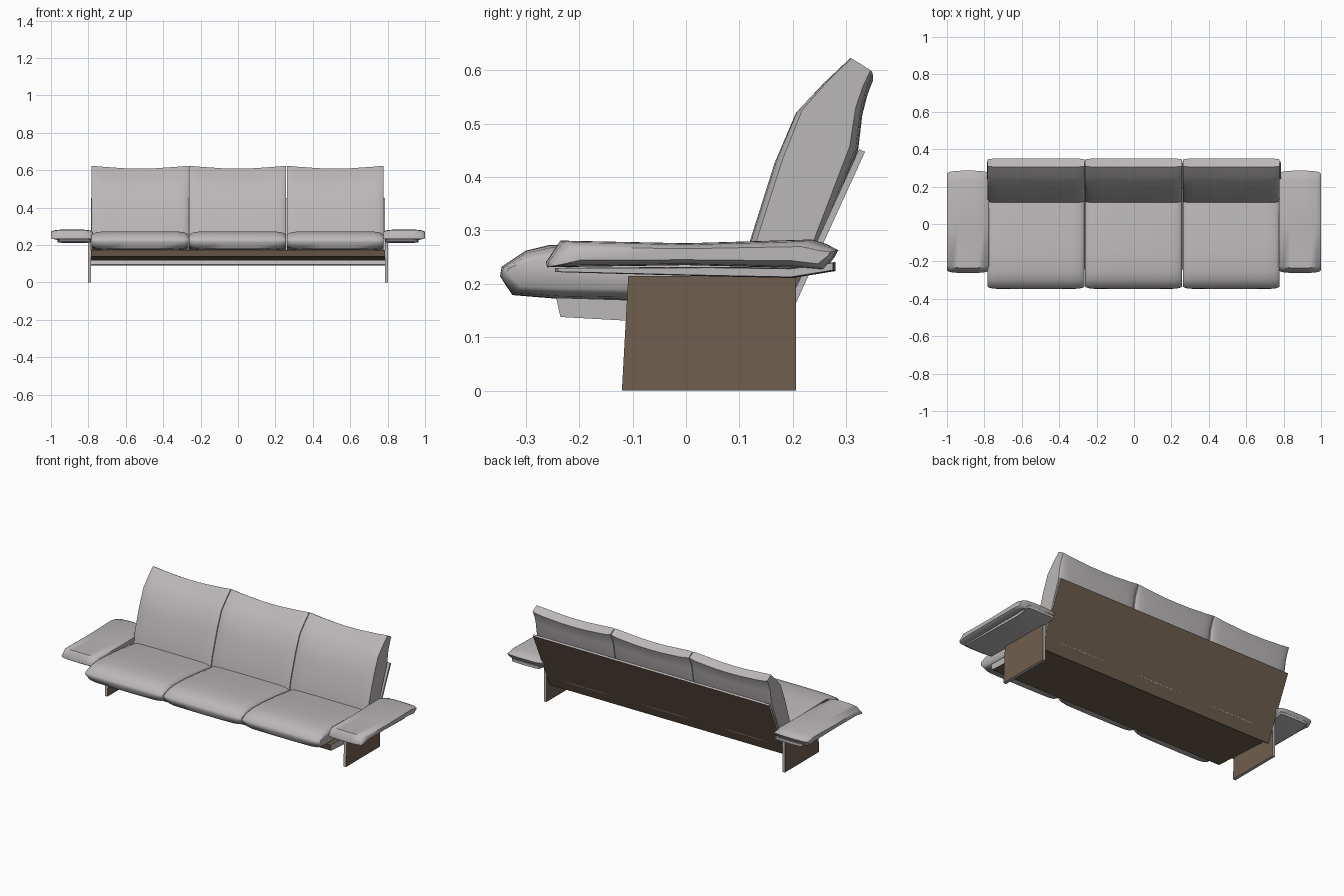
import bpy, bmesh, math

if "Cube" in bpy.data.objects:
    bpy.data.objects.remove(bpy.data.objects["Cube"])


def material(name, rgb):
    m = bpy.data.materials.new(name)
    m.diffuse_color = (*rgb, 1)
    m.use_nodes = True
    m.node_tree.nodes["Principled BSDF"].inputs["Base Color"].default_value = m.diffuse_color
    return m


FABRIC = material("light grey fabric", (0.50, 0.475, 0.48))
WOOD = material("brown panel", (0.16, 0.115, 0.08))


def finish(bm, name, mats, rule=None, angle=40):
    bmesh.ops.recalc_face_normals(bm, faces=bm.faces[:])
    bm.normal_update()
    if rule:
        for f in bm.faces:
            f.material_index = rule(f.normal)
    me = bpy.data.meshes.new(name)
    bm.to_mesh(me)
    bm.free()
    for m in mats:
        me.materials.append(m)
    ob = bpy.data.objects.new(name, me)
    bpy.context.collection.objects.link(ob)
    bpy.ops.object.select_all(action='DESELECT')
    ob.select_set(True)
    bpy.context.view_layer.objects.active = ob
    bpy.ops.object.shade_smooth_by_angle(angle=math.radians(angle))
    return ob


def loft(bm, rings):
    rings = [[bm.verts.new(p) for p in r] for r in rings]
    n = len(rings[0])
    for a, b in zip(rings, rings[1:]):
        for i in range(n):
            j = (i + 1) % n
            bm.faces.new((a[i], a[j], b[j], b[i]))
    bm.faces.new(rings[0])
    bm.faces.new(rings[-1][::-1])


def panel(name, profile, x0, x1, rule):
    """Side profile (y, z) extruded along x."""
    bm = bmesh.new()
    loft(bm, [[(x, y, z) for y, z in profile] for x in (x0, x1)])
    return finish(bm, name, (FABRIC, WOOD), rule, 20)


def cushion(name, pairs, x0, x1, thin=0.7, length=1.0, sag=0.0):
    """Padded shape: paired (outer, inner) side points, thinner towards both x ends."""
    bm = bmesh.new()
    w = x1 - x0
    edge = [(0, 0), (0.008, 0.4), (0.025, 0.75), (0.06, 0.95)]
    stops = [(d, k) for d, k in edge] + [(w * t, 1) for t in (0.35, 0.5, 0.65)]
    stops += [(w - d, k) for d, k in reversed(edge)]
    ys = [p[0][0] for p in pairs]
    yc = (min(ys) + max(ys)) / 2
    zmin = min(b[1] for a, b in pairs)
    zmax = max(a[1] for a, b in pairs)
    rings = []
    for d, k in stops:
        s = thin + (1 - thin) * k
        g = length + (1 - length) * k
        dip = sag * (1 - (2 * d / w - 1) ** 2)
        outer, inner = [], []
        for a, b in pairs:
            my, mz = (a[0] + b[0]) / 2, (a[1] + b[1]) / 2
            for p, out in ((a, outer), (b, inner)):
                y = my + (p[0] - my) * s
                z = mz + (p[1] - mz) * s
                z -= dip * (z - zmin) / (zmax - zmin)
                out.append((x0 + d, yc + (y - yc) * g, z))
        rings.append(outer + inner[::-1])
    loft(bm, rings)
    return finish(bm, name, (FABRIC,), None, 50)


# Seat and back cushions
seat = [((-.345, .232), (-.348, .214)), ((-.30, .262), (-.325, .179)),
        ((-.255, .273), (-.24, .172)), ((-.15, .27), (-.11, .17)),
        ((0, .257), (0, .165)), ((.12, .242), (.12, .155)), ((.22, .23), (.2, .15))]
back = [((.11, .22), (.2, .18)), ((.12, .285), (.25, .275)), ((.165, .43), (.322, .46)),
        ((.205, .525), (.33, .53)), ((.255, .578), (.34, .57)), ((.305, .625), (.35, .597))]
for i, side in enumerate(("left", "middle", "right")):
    x = -0.783 + i * 0.522
    cushion("seat_cushion_" + side, seat, x, x + 0.518, 0.6, 0.955)
    cushion("back_cushion_" + side, back, x, x + 0.518, 0.8, 1.0, 0.017)

# Arm pads with a thinner plate under each
arm = [((-.262, .241), (-.26, .231)), ((-.235, .281), (-.2, .232)), ((0, .276), (0, .235)),
       ((.235, .283), (.2, .23)), ((.262, .275), (.258, .225)), ((.285, .263), (.278, .25))]
plate = [((-.245, .23), (-.245, .222)), ((.05, .232), (.05, .214)),
         ((.2, .23), (.2, .211)), ((.28, .241), (.28, .224))]
for side, s in (("left", -1), ("right", 1)):
    a, b = sorted((s * 0.775, s * 1.0))
    cushion("arm_pad_" + side, arm, a, b, 0.5, 0.95)
    a, b = sorted((s * 0.785, s * 0.965))
    cushion("arm_plate_" + side, plate, a, b, 0.8, 0.98)
    # Leg boards: brown broad faces, light edges
    a, b = sorted((s * 0.785, s * 0.802))
    panel("leg_" + side, [(-.12, 0), (.206, 0), (.206, .215), (-.108, .215)], a, b,
          lambda n: 1 if abs(n.x) > .5 else 0)

# Seat base: brown front and underside, light ends
panel("seat_base", [(-.243, .174), (-.235, .138), (.18, .115), (.2, .16)], -.785, .785,
      lambda n: 0 if abs(n.x) > .5 else 1)
# Sloping back board: brown rear face, light edges and front
panel("back_board", [(.172, .09), (.335, .447), (.324, .452), (.161, .095)], -.785, .785,
      lambda n: 1 if n.y > .7 else 0)
